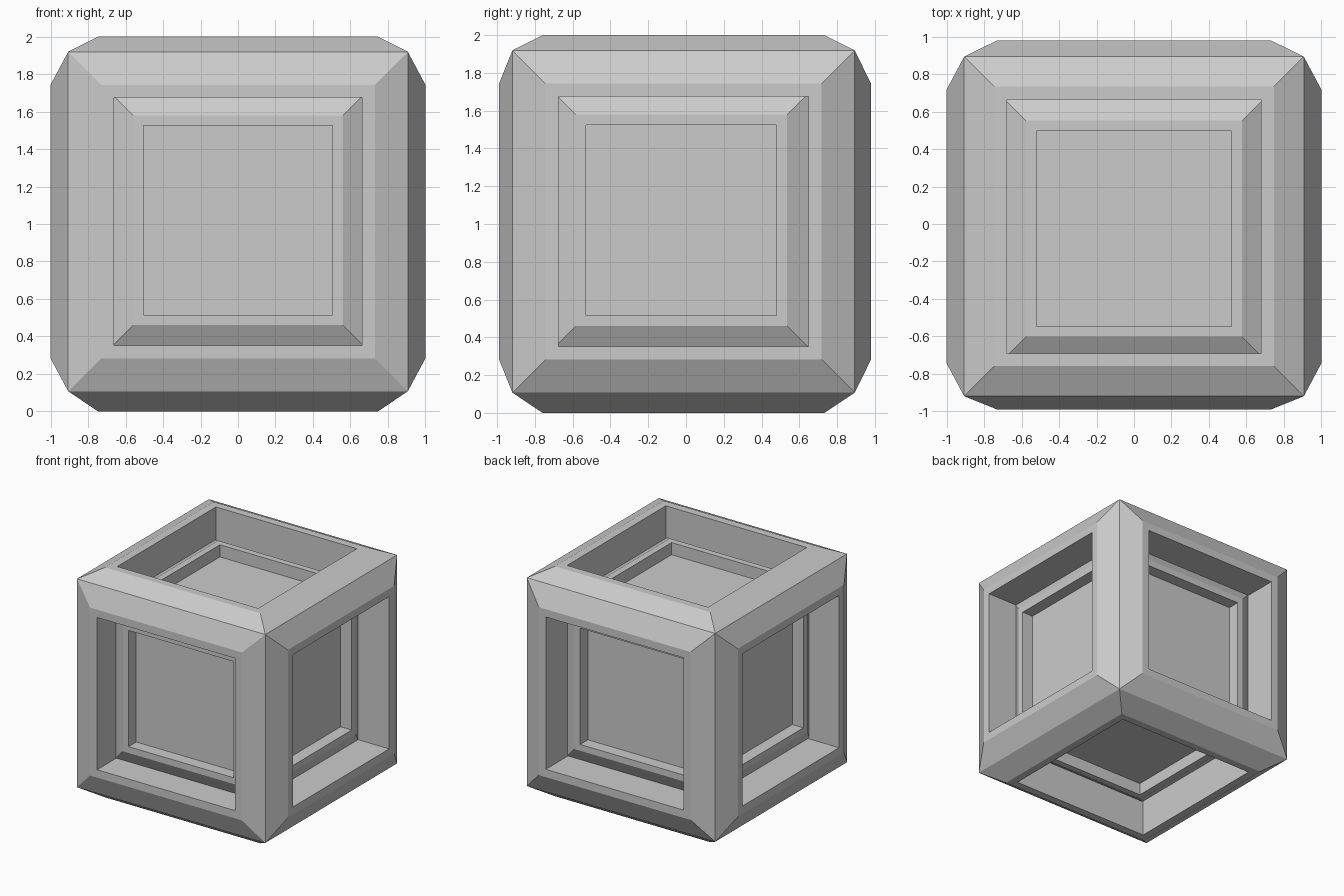
import bpy, bmesh
from mathutils import Vector

if "Cube" in bpy.data.objects:
    bpy.data.objects.remove(bpy.data.objects["Cube"])


def framed_cube(name, centre, rings, planes=None, panel=False):
    """Cube whose six sides follow concentric square rings of (half width, height)."""
    bm = bmesh.new()
    c = Vector(centre)
    for axis in range(3):
        u, v = (axis + 1) % 3, (axis + 2) % 3
        for sign in (-1, 1):
            loops = []
            for i, (half, height) in enumerate(rings):
                # top and bottom openings are slightly wider
                w = half + (0.016 if axis == 2 and i > 0 else 0)
                loop = []
                for a, b in ((-1, -1), (1, -1), (1, 1), (-1, 1)):
                    p = Vector((0, 0, 0))
                    p[axis], p[u], p[v] = sign * height, a * w, b * w
                    p += c
                    if planes and height == 1.0:
                        p[axis] = planes[axis][sign > 0]
                    loop.append(bm.verts.new(p))
                loops.append(loop if sign > 0 else loop[::-1])
            for l0, l1 in zip(loops, loops[1:]):
                for k in range(4):
                    n = (k + 1) % 4
                    bm.faces.new((l0[k], l0[n], l1[n], l1[k]))
            if panel:
                bm.faces.new(loops[-1])
    bmesh.ops.remove_doubles(bm, verts=bm.verts, dist=0.001)
    mesh = bpy.data.meshes.new(name)
    bm.to_mesh(mesh)
    bm.free()
    obj = bpy.data.objects.new(name, mesh)
    bpy.context.collection.objects.link(obj)
    return obj


# Outer frame: sharp edges, bevelled beams, square openings on every side
framed_cube("outer_frame", (0, -0.013, 1.013),
            [(0.906, 0.906), (0.73, 1.0), (0.662, 1.0), (0.662, 0.655)],
            planes=((-1, 1), (-0.99, 0.98), (0, 2)))

# Inner box: smaller bevelled frame with a recessed panel on every side
framed_cube("inner_box", (0, -0.025, 1.02),
            [(0.69, 0.69), (0.56, 0.758), (0.505, 0.758), (0.505, 0.652)],
            panel=True)
